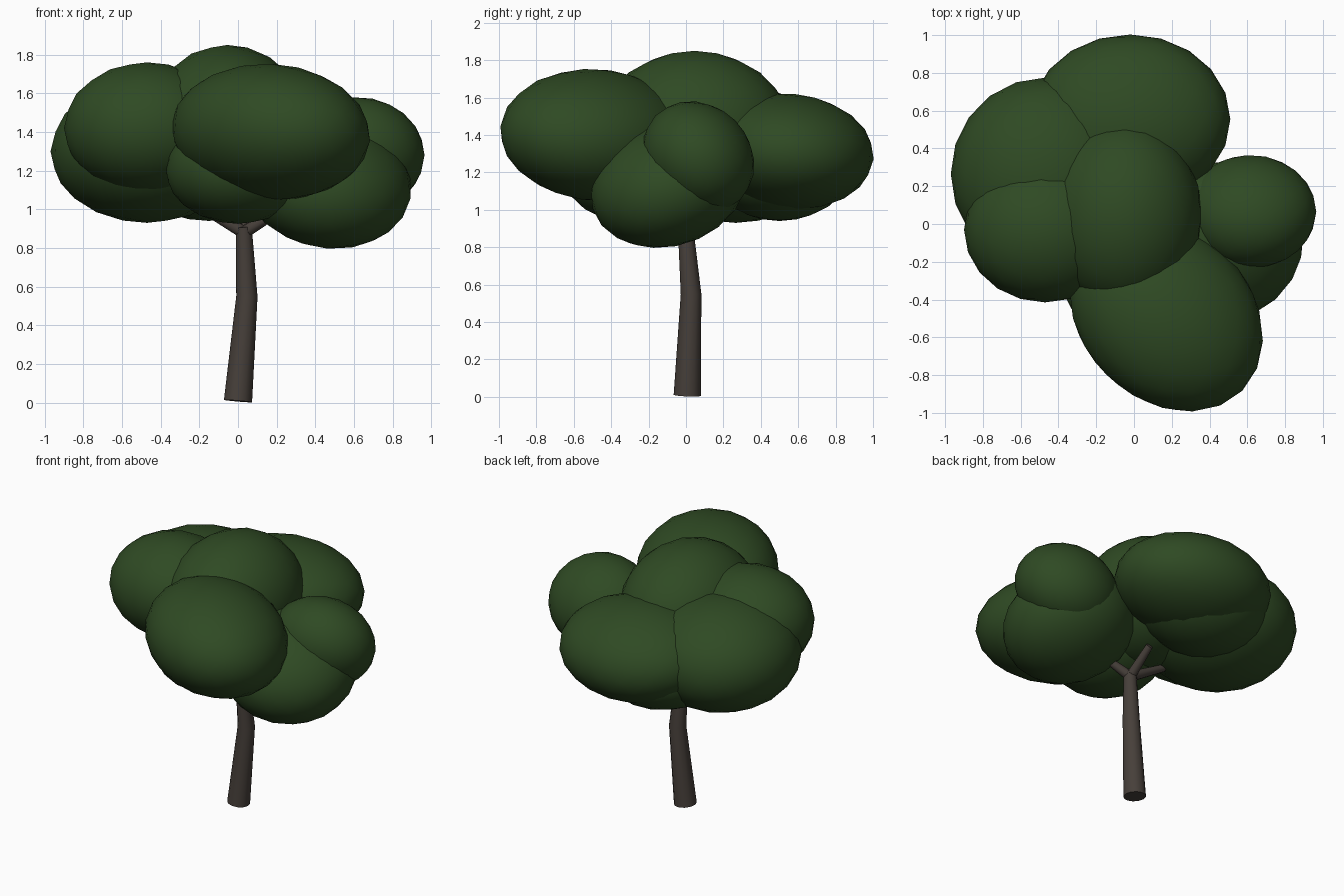
import bpy
import bmesh
from math import radians
from mathutils import Vector, Matrix, Euler

if "Cube" in bpy.data.objects:
    bpy.data.objects.remove(bpy.data.objects["Cube"])


def material(name, rgb):
    m = bpy.data.materials.new(name)
    m.use_nodes = True
    m.diffuse_color = (*rgb, 1)
    m.node_tree.nodes["Principled BSDF"].inputs["Base Color"].default_value = (*rgb, 1)
    return m


leaf_green = material("leaf green", (0.028, 0.068, 0.017))
bark_brown = material("bark brown", (0.062, 0.05, 0.042))


def finish(name, bm, mat, angle):
    mesh = bpy.data.meshes.new(name)
    bm.to_mesh(mesh)
    bm.free()
    mesh.materials.append(mat)
    ob = bpy.data.objects.new(name, mesh)
    bpy.context.collection.objects.link(ob)
    bpy.ops.object.select_all(action="DESELECT")
    ob.select_set(True)
    bpy.context.view_layer.objects.active = ob
    bpy.ops.object.shade_smooth_by_angle(angle=radians(angle))


def leaf_clump(name, centre, radii, tilt=(0, 0, 0)):
    bm = bmesh.new()
    rot = Euler([radians(a) for a in tilt]).to_matrix().to_4x4()
    place = Matrix.Translation(centre) @ rot @ Matrix.Diagonal((*radii, 1))
    bmesh.ops.create_icosphere(bm, subdivisions=3, radius=1, matrix=place)
    finish(name, bm, leaf_green, 60)


def limb(name, path, sides=12):
    """Tapered tube through (point, radius) pairs, with flat ends."""
    bm = bmesh.new()
    pts = [Vector(p) for p, r in path]
    rings = []
    for i, (p, r) in enumerate(path):
        along = pts[min(i + 1, len(pts) - 1)] - pts[max(i - 1, 0)]
        place = Matrix.Translation(p) @ Vector((0, 0, 1)).rotation_difference(along).to_matrix().to_4x4()
        rings.append(bmesh.ops.create_circle(bm, segments=sides, radius=r, matrix=place)["verts"])
    for a, b in zip(rings, rings[1:]):
        for i in range(sides):
            j = (i + 1) % sides
            bm.faces.new((a[i], a[j], b[j], b[i]))
    bm.faces.new(rings[0][::-1])
    bm.faces.new(rings[-1])
    bmesh.ops.recalc_face_normals(bm, faces=bm.faces)
    finish(name, bm, bark_brown, 40)


# Trunk with a bend halfway up
limb("trunk", [((0, 0.007, 0.008), 0.073), ((0.046, 0.027, 0.55), 0.055),
               ((0.03, -0.003, 0.91), 0.041)])

# Branches spreading from the trunk top
fork = Vector((0.03, 0, 0.88))
for side, reach in (("right", (-0.27, 0.0, 0.16)), ("back", (0.0, 0.19, 0.14)),
                    ("left", (0.15, -0.05, 0.09))):
    limb(side + "_branch", [(fork, 0.034), (fork + Vector(reach), 0.024)], 10)

# Overlapping leaf clumps
leaf_clump("crown_clump", (-0.055, 0.045, 1.43), (0.415, 0.51, 0.42))
leaf_clump("front_clump", (0.17, -0.48, 1.40), (0.57, 0.455, 0.35), (-10, 0, -45))
leaf_clump("low_front_clump", (0.0, -0.28, 1.21), (0.375, 0.38, 0.285))
leaf_clump("front_right_clump", (-0.47, -0.03, 1.42), (0.43, 0.385, 0.34))
leaf_clump("back_right_clump", (-0.47, 0.265, 1.30), (0.50, 0.51, 0.37))
leaf_clump("back_clump", (-0.02, 0.555, 1.31), (0.53, 0.45, 0.31), (-5, 0, 0))
leaf_clump("low_back_clump", (-0.15, 0.5, 1.22), (0.42, 0.38, 0.28))
leaf_clump("low_left_clump", (0.46, -0.09, 1.135), (0.44, 0.43, 0.325), (18, 10, 0))
leaf_clump("high_left_clump", (0.615, 0.065, 1.28), (0.35, 0.32, 0.28), (-45, 0, 0))
